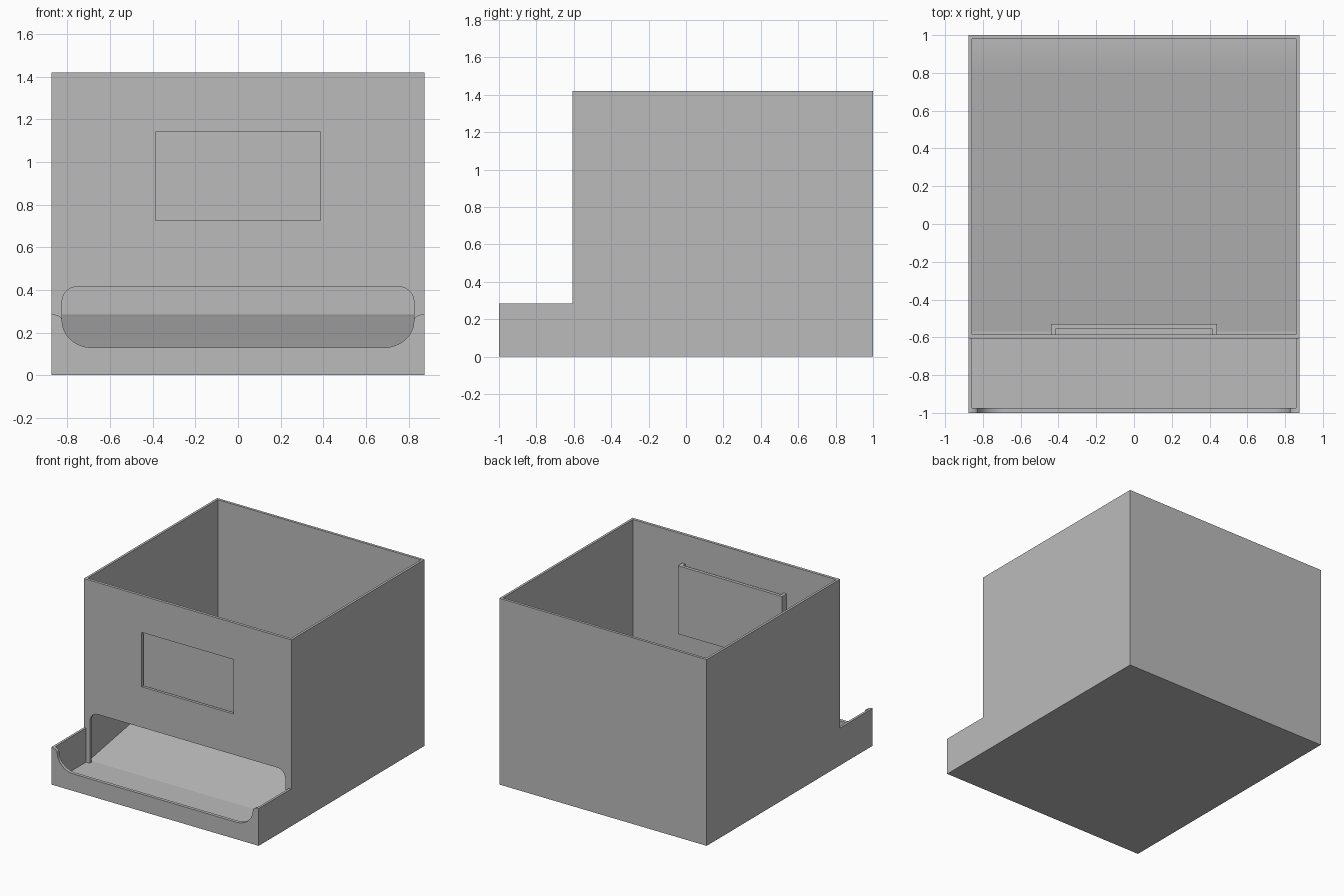
import bpy, bmesh
from math import sin, cos, pi

cube = bpy.data.objects.get("Cube")
if cube:
    bpy.data.objects.remove(cube, do_unlink=True)

grey = bpy.data.materials.new("plain grey")
grey.use_nodes = True
grey.diffuse_color = (0.5, 0.5, 0.5, 1)
grey.node_tree.nodes["Principled BSDF"].inputs["Base Color"].default_value = (0.5, 0.5, 0.5, 1)


def prism(name, profile, axis, lo, hi):
    """Extrude a 2D outline along an axis: 'x' takes (y, z), 'y' takes (x, z)."""
    bm = bmesh.new()
    place = (lambda p: (lo, p[0], p[1])) if axis == 'x' else (lambda p: (p[0], lo, p[1]))
    face = bm.faces.new([bm.verts.new(place(p)) for p in profile])
    out = bmesh.ops.extrude_face_region(bm, geom=[face])
    moved = [v for v in out["geom"] if isinstance(v, bmesh.types.BMVert)]
    shift = (hi - lo, 0, 0) if axis == 'x' else (0, hi - lo, 0)
    bmesh.ops.translate(bm, vec=shift, verts=moved)
    bmesh.ops.recalc_face_normals(bm, faces=bm.faces)
    mesh = bpy.data.meshes.new(name)
    bm.to_mesh(mesh)
    bm.free()
    mesh.materials.append(grey)
    obj = bpy.data.objects.new(name, mesh)
    bpy.context.collection.objects.link(obj)
    return obj


def box(name, half_x, y0, y1, z0, z1):
    return prism(name, [(y0, z0), (y1, z0), (y1, z1), (y0, z1)], 'x', -half_x, half_x)


def cut(target, cutter):
    """Subtract the cutter from the target and discard it."""
    mod = target.modifiers.new("cut", 'BOOLEAN')
    mod.operation, mod.solver, mod.object = 'DIFFERENCE', 'EXACT', cutter
    bpy.context.view_layer.objects.active = target
    bpy.ops.object.modifier_apply(modifier=mod.name)
    bpy.data.objects.remove(cutter, do_unlink=True)


def arc(cx, cz, rx, rz, start, end, steps=16):
    return [(cx + rx * cos(start + (end - start) * i / steps),
             cz + rz * sin(start + (end - start) * i / steps)) for i in range(steps + 1)]


def mirrored(half):
    """Complete an outline whose right half is given."""
    return half + [(-x, z) for x, z in reversed(half)]


W, IN = 0.875, 0.857           # outer and inner half widths
TOP, LIP, FLOOR = 1.42, 0.285, 0.025
WALL, WALL_IN = -0.607, -0.585  # front wall faces

# Body: tall bin with a low tray in front
body = prism("bin_body", [(-1, 0), (1, 0), (1, TOP), (WALL, TOP), (WALL, LIP), (-1, LIP)], 'x', -W, W)

# Bin cavity with a sloped floor that levels off at the back
slope, y_bend, y_back = 0.178, 0.8, 0.98
z_bend = FLOOR + slope * (y_bend + 0.57)
run = y_back - y_bend
ramp = [(y_bend + run * t, z_bend + slope * run * (t - t * t / 2)) for t in [i / 6 for i in range(7)]]
cut(body, prism("bin_cavity", [(WALL_IN, FLOOR), (-0.57, FLOOR)] + ramp + [(y_back, 1.6), (WALL_IN, 1.6)],
                'x', -IN, IN))

# Tray cavity
cut(body, box("tray_cavity", IN, -0.975, WALL, FLOOR, 0.6))

# Rounded opening from bin to tray
opening = mirrored([(0.825, FLOOR)] + arc(0.755, 0.345, 0.07, 0.07, 0, pi / 2))
cut(body, prism("opening_cutter", opening, 'y', -0.65, -0.575))

# Scooped front lip
scoop = mirrored([(0.87, 0.4)] + arc(0.87, 0.255, 0.045, 0.03, pi / 2, pi)
                 + arc(0.685, 0.255, 0.14, 0.125, 0, -pi / 2)[1:])
cut(body, prism("scoop_cutter", scoop, 'y', -1.1, -0.9))

# Label window and the open-topped holder behind it
cut(body, box("window_cutter", 0.388, -0.7, -0.56, 0.725, 1.14))
holder = box("label_holder", 0.44, -0.588, -0.53, 0.68, 1.20)
cut(holder, box("slot_cutter", 0.415, -0.7, -0.555, 0.705, 1.3))

# Smooth the rounded edges, keep creases sharp
for obj in (body, holder):
    bpy.ops.object.select_all(action='DESELECT')
    obj.select_set(True)
    bpy.context.view_layer.objects.active = obj
    bpy.ops.object.shade_smooth_by_angle(angle=0.15)
